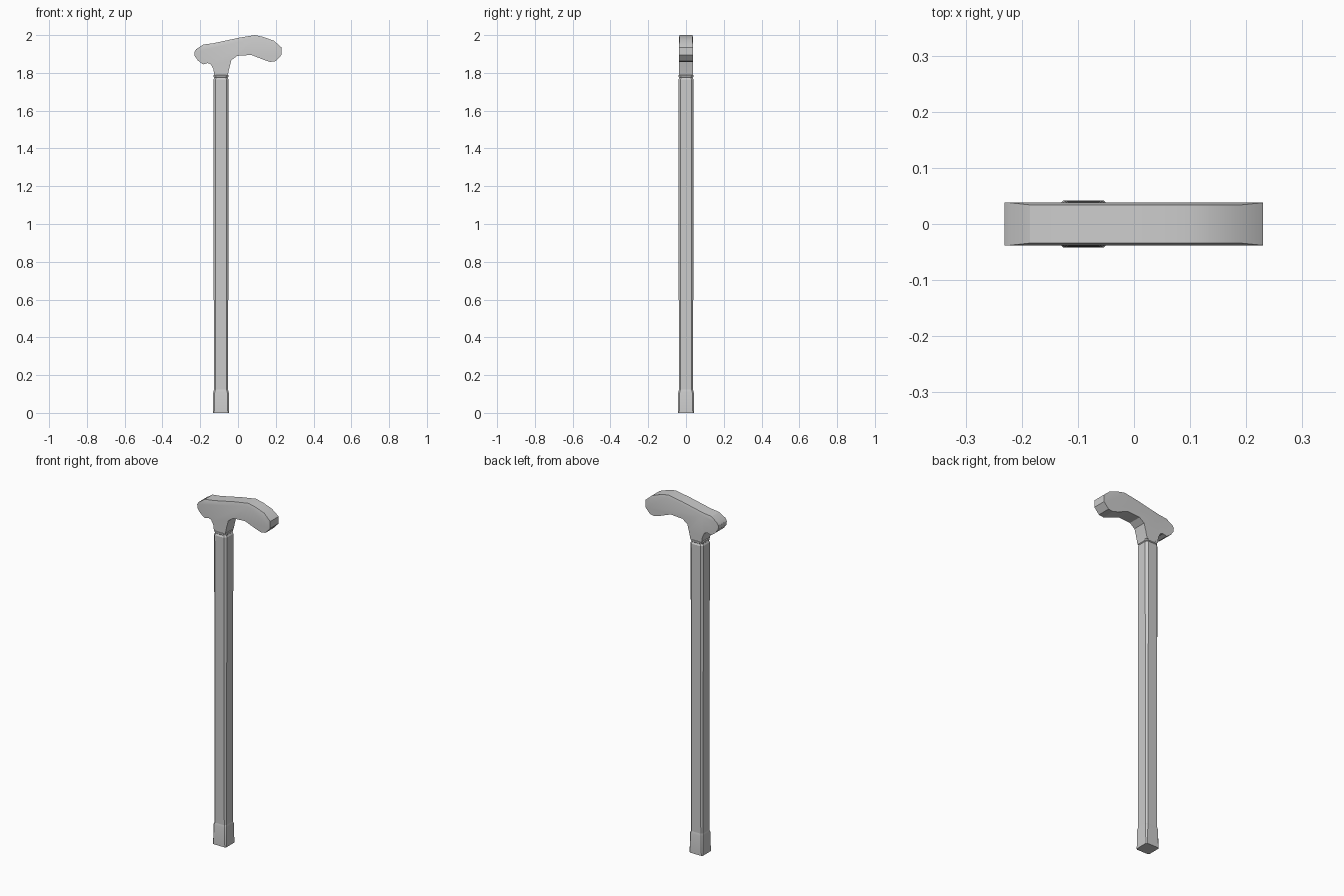
import bpy, math

if "Cube" in bpy.data.objects:
    bpy.data.objects.remove(bpy.data.objects["Cube"])

CX = -0.09  # shaft axis


def make_object(name, verts, faces):
    me = bpy.data.meshes.new(name)
    me.from_pydata(verts, [], faces)
    me.validate()
    ob = bpy.data.objects.new(name, me)
    bpy.context.collection.objects.link(ob)
    bpy.ops.object.select_all(action='DESELECT')
    ob.select_set(True)
    bpy.context.view_layer.objects.active = ob
    bpy.ops.object.mode_set(mode='EDIT')
    bpy.ops.mesh.select_all(action='SELECT')
    bpy.ops.mesh.normals_make_consistent(inside=False)
    bpy.ops.object.mode_set(mode='OBJECT')
    bpy.ops.object.shade_smooth_by_angle(angle=math.radians(25))
    return ob


def loft(name, rings):
    """Stack chamfered squares given as (z, half width, corner cut)."""
    verts, faces = [], []
    for z, h, c in rings:
        k = h - c
        for x, y in ((h, -k), (h, k), (k, h), (-k, h), (-h, k), (-h, -k), (-k, -h), (k, -h)):
            verts.append((CX + x, y, z))
    for r in range(len(rings) - 1):
        for i in range(8):
            j = (i + 1) % 8
            faces.append((r*8 + i, r*8 + j, r*8 + 8 + j, r*8 + 8 + i))
    faces += [tuple(range(7, -1, -1)), tuple(range(len(verts) - 8, len(verts)))]
    return make_object(name, verts, faces)


# Shaft, its tip and the collar under the handle
loft("ferrule", [(0, 0.042, 0.006), (0.11, 0.041, 0.008), (0.125, 0.037, 0.008)])
loft("shaft", [(0.11, 0.0375, 0.008), (1.765, 0.0405, 0.012), (1.775, 0.035, 0.010)])
loft("collar", [(1.773, 0.034, 0.010), (1.778, 0.0395, 0.012),
                (1.787, 0.0395, 0.012), (1.792, 0.034, 0.010)])

# Handle: side outline, with a narrow chamfer along the upper edges
top = [(-0.222, 1.925), (-0.185, 1.95), (-0.13, 1.957), (0.0, 1.985),
       (0.09, 2.0), (0.135, 1.99), (0.19, 1.97), (0.23, 1.935)]
under = [(0.23, 1.895), (0.20, 1.862), (0.17, 1.858), (0.135, 1.87), (0.07, 1.895),
         (-0.005, 1.89), (-0.035, 1.867), (-0.045, 1.83), (-0.055, 1.785),
         (-0.125, 1.785), (-0.13, 1.82), (-0.143, 1.845), (-0.16, 1.852),
         (-0.185, 1.845), (-0.212, 1.865), (-0.23, 1.89), (-0.231, 1.91)]
W, WT, DROP = 0.038, 0.034, 0.016
nt = len(top)
outline = [(x, z - (DROP if 0 < i < nt - 1 else 0)) for i, (x, z) in enumerate(top)] + under
n = len(outline)
verts = [(x, s * W, z) for s in (-1, 1) for x, z in outline]
faces = [tuple(range(n)), tuple(range(2*n - 1, n - 1, -1))]
# ends and underside
for i in range(nt - 1, n):
    j = (i + 1) % n
    faces.append((i, j, n + j, n + i))
# raised top strip
ridge = {0: (0, n), nt - 1: (nt - 1, n + nt - 1)}
for i in range(1, nt - 1):
    ridge[i] = (len(verts), len(verts) + 1)
    verts += [(top[i][0], -WT, top[i][1]), (top[i][0], WT, top[i][1])]
for i in range(nt - 1):
    a, b = ridge[i], ridge[i + 1]
    faces.append((a[0], b[0], b[1], a[1]))
    for s in (0, 1):
        face = list(dict.fromkeys((s*n + i, s*n + i + 1, b[s], a[s])))
        faces.append(tuple(face))
make_object("handle", verts, faces)
